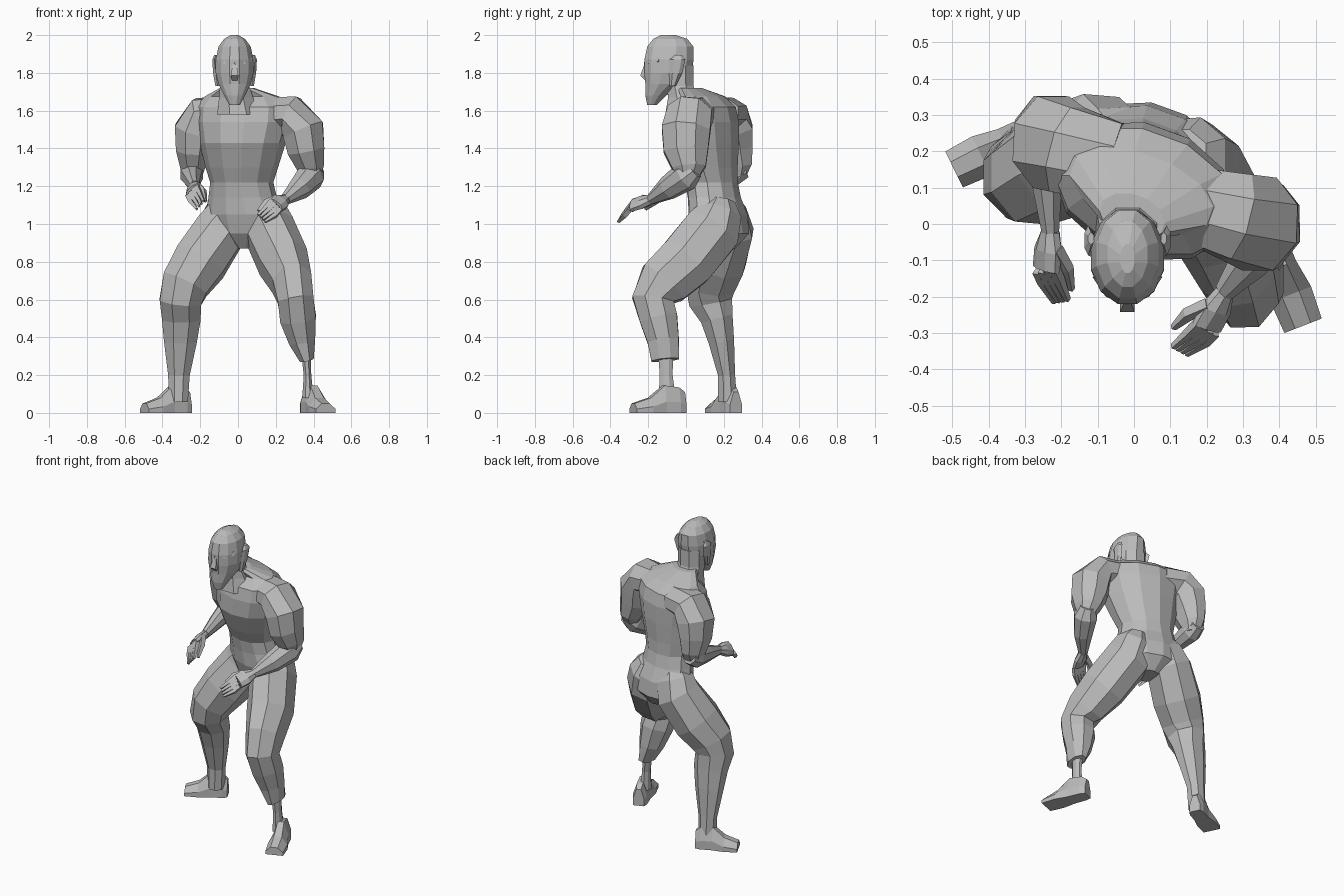
import bpy
import bmesh
import math
from mathutils import Vector

default_cube = bpy.data.objects.get("Cube")
if default_cube:
    bpy.data.objects.remove(default_cube, do_unlink=True)

# Single matte grey for the whole figure
GREY = (.5, .5, .5, 1)
grey = bpy.data.materials.new("plain grey")
grey.diffuse_color = GREY
grey.use_nodes = True
grey.node_tree.nodes["Principled BSDF"].inputs["Base Color"].default_value = GREY

UP = Vector((0, 0, 1))
ALONG_X = Vector((1, 0, 0))
ALONG_Y = Vector((0, 1, 0))
# The chest is turned towards the model's right
CHEST_SIDE = Vector((.94, -.34, 0)).normalized()
CHEST_BACK = UP.cross(CHEST_SIDE)


def loft(name, stations, side, second=None, sides=8):
    """Skin rings (x, y, z, half width, half depth) into a capped solid.

    Rings follow the path unless a second fixed axis is given.
    Anything below the ground is flattened onto it."""
    centres = [Vector(station[:3]) for station in stations]
    last = len(centres) - 1
    stretch = 1 / math.cos(math.pi / sides)
    bm = bmesh.new()
    rings = []
    for index, (centre, station) in enumerate(zip(centres, stations)):
        width, depth = station[3] * stretch, station[4] * stretch
        across, other = side.normalized(), second
        if second is None:
            before = centres[max(index - 1, 0)]
            after = centres[min(index + 1, last)]
            tangent = (after - before).normalized()
            across = (side - tangent * side.dot(tangent)).normalized()
            other = tangent.cross(across)
        ring = []
        for step in range(sides):
            angle = (step + .5) * math.tau / sides
            offset = across * width * math.cos(angle) + other * depth * math.sin(angle)
            corner = centre + offset
            corner.z = max(corner.z, 0)
            ring.append(bm.verts.new(corner))
        rings.append(ring)
    for lower, upper in zip(rings, rings[1:]):
        for step in range(sides):
            follow = (step + 1) % sides
            bm.faces.new((lower[step], lower[follow], upper[follow], upper[step]))
    bm.faces.new(rings[0])
    bm.faces.new(rings[-1])
    bmesh.ops.recalc_face_normals(bm, faces=bm.faces)
    mesh = bpy.data.meshes.new(name)
    bm.to_mesh(mesh)
    bm.free()
    mesh.materials.append(grey)
    obj = bpy.data.objects.new(name, mesh)
    bpy.context.collection.objects.link(obj)
    return obj


def foot(name, heel, toe):
    """Wedge foot with bevelled top, flat on the ground, from heel to toe."""
    heel, toe = Vector(heel), Vector(toe)
    side = (toe - heel).cross(UP)
    profile = ((0, .035, .11), (.12, .045, .135), (.4, .047, .145),
               (.68, .06, .08), (1, .055, .05))
    stations = []
    for share, width, height in profile:
        spot = heel.lerp(toe, share)
        stations.append((spot.x, spot.y, 0, width, height))
    loft(name, stations, side, UP)


def hand(name, wrist, knuckle, tip, thumb_tip, thumb_side):
    """Palm, four curled fingers and a thumb."""
    wrist, knuckle, tip = Vector(wrist), Vector(knuckle), Vector(tip)
    thumb_tip, thumb_side = Vector(thumb_tip), Vector(thumb_side).normalized()
    palm = wrist.lerp(knuckle, .5)
    loft(name + "_palm", [(*wrist, .025, .025), (*palm, .045, .028),
                          (*knuckle, .046, .02)], thumb_side)
    outward = (palm - thumb_tip).normalized()
    bend = knuckle.lerp(tip, .5) + outward * .015
    for number in range(4):
        spread = thumb_side * (number - 1.5) * .023
        loft(f"{name}_finger_{number + 1}",
             [(*(knuckle + spread), .011, .013),
              (*(bend + spread), .011, .012),
              (*(tip + spread * .8), .006, .007)], thumb_side, sides=4)
    root = palm + thumb_side * .03
    middle = root.lerp(thumb_tip, .5) + thumb_side * .015
    loft(name + "_thumb", [(*root, .016, .016), (*middle, .014, .014),
                           (*thumb_tip, .007, .007)], thumb_side, sides=4)


# Torso, from crotch up to the slope of the neck
loft("torso", [
    (.05, .19, .87, .06, .07),
    (.05, .19, .95, .19, .135),
    (.04, .17, 1.05, .21, .145),
    (.025, .15, 1.14, .18, .132),
    (.02, .135, 1.22, .165, .132),
    (.02, .115, 1.3, .19, .15),
    (.025, .09, 1.43, .225, .18),
    (.03, .09, 1.54, .25, .178),
    (.03, .09, 1.62, .25, .16),
    (.02, .09, 1.675, .2, .1),
    (-.005, .02, 1.72, .09, .06)], CHEST_SIDE, CHEST_BACK, sides=12)

# Neck and head
loft("neck", [
    (-.0, .0, 1.58, .11, .11),
    (-.01, -.015, 1.67, .09, .08),
    (-.018, -.03, 1.73, .078, .07),
    (-.018, -.035, 1.84, .078, .074)], ALONG_X, ALONG_Y)
HEAD_X = -.018
skull = [(1.63, -.18, .028, .025), (1.68, -.16, .055, .055),
         (1.74, -.115, .085, .1), (1.8, -.095, .1, .125),
         (1.87, -.09, .1, .13), (1.94, -.083, .085, .122),
         (1.98, -.083, .055, .09), (2, -.095, .02, .04)]
loft("head", [(HEAD_X, y, z, w, d) for z, y, w, d in skull],
     ALONG_X, ALONG_Y, sides=12)
loft("nose", [(HEAD_X, -.205, 1.85, .01, .014),
              (HEAD_X, -.222, 1.785, .02, .02),
              (HEAD_X, -.205, 1.76, .014, .012)], ALONG_X, ALONG_Y, sides=4)
for label, sign in (("left", 1), ("right", -1)):
    # Brow ridge and ear on each side
    loft(label + "_brow", [(HEAD_X, -.212, 1.845, .01, .012),
                           (HEAD_X + sign * .05, -.192, 1.86, .01, .014),
                           (HEAD_X + sign * .085, -.14, 1.87, .01, .012)],
         ALONG_Y, sides=4)
    loft(label + "_ear", [(HEAD_X + sign * .09, -.07, 1.73, .012, .014),
                          (HEAD_X + sign * .1, -.055, 1.8, .014, .03),
                          (HEAD_X + sign * .108, -.045, 1.87, .01, .036),
                          (HEAD_X + sign * .1, -.04, 1.895, .008, .015)],
         ALONG_X, ALONG_Y, sides=6)

# Left leg, stepping forward on a thin ankle
loft("left_leg", [
    (.12, .19, 1.12, .08, .07),
    (.135, .18, 1.06, .12, .115),
    (.165, .14, .97, .13, .15),
    (.24, .0, .8, .13, .15),
    (.285, -.12, .69, .105, .137),
    (.305, -.175, .6, .095, .11),
    (.318, -.145, .5, .095, .1),
    (.34, -.12, .38, .07, .083),
    (.365, -.11, .28, .037, .073)], ALONG_X)
loft("left_ankle", [
    (.36, -.108, .32, .025, .04),
    (.368, -.105, .2, .02, .034),
    (.37, -.1, .08, .03, .045)], ALONG_X)
foot("left_foot", (.36, -.01, 0), (.465, -.28, 0))

# Right leg, planted behind and turned out
loft("right_leg", [
    (-.03, .2, 1.13, .08, .07),
    (-.055, .21, 1.06, .115, .11),
    (-.09, .22, .97, .135, .135),
    (-.2, .17, .8, .14, .145),
    (-.28, .13, .68, .125, .13),
    (-.305, .13, .59, .11, .115),
    (-.3, .163, .5, .102, .086),
    (-.305, .187, .38, .087, .068),
    (-.313, .215, .2, .057, .045),
    (-.315, .22, .06, .05, .05)], ALONG_X)
foot("right_foot", (-.26, .265, 0), (-.495, .15, 0))

# Left arm, bent across the front
loft("left_upper_arm", [
    (.14, .06, 1.585, .1, .085),
    (.28, .02, 1.58, .12, .098),
    (.345, .0, 1.495, .128, .112),
    (.36, .0, 1.39, .118, .098),
    (.385, .015, 1.3, .09, .072),
    (.395, .01, 1.24, .05, .045)], ALONG_Y)
loft("left_forearm", [
    (.41, .05, 1.29, .045, .045),
    (.385, .0, 1.255, .07, .075),
    (.325, -.095, 1.19, .055, .06),
    (.25, -.185, 1.13, .028, .028)], Vector((1, -.8, 0)))
hand("left_hand", (.25, -.185, 1.13), (.2, -.285, 1.1),
     (.125, -.348, 1.03), (.108, -.285, 1.07), (-.55, .3, .55))

# Right arm, elbow drawn back and forearm pointing forward
loft("right_upper_arm", [
    (-.06, .17, 1.585, .11, .085),
    (-.185, .205, 1.575, .12, .098),
    (-.228, .225, 1.495, .128, .108),
    (-.24, .24, 1.39, .115, .088),
    (-.24, .265, 1.3, .085, .065),
    (-.24, .27, 1.24, .045, .045)], ALONG_Y)
loft("right_forearm", [
    (-.245, .315, 1.29, .045, .045),
    (-.245, .25, 1.265, .06, .065),
    (-.24, .12, 1.235, .042, .05),
    (-.23, -.02, 1.2, .024, .028)], ALONG_X)
hand("right_hand", (-.23, -.02, 1.2), (-.242, -.125, 1.175),
     (-.2, -.212, 1.1), (-.172, -.18, 1.12), (.6, .1, .7))
